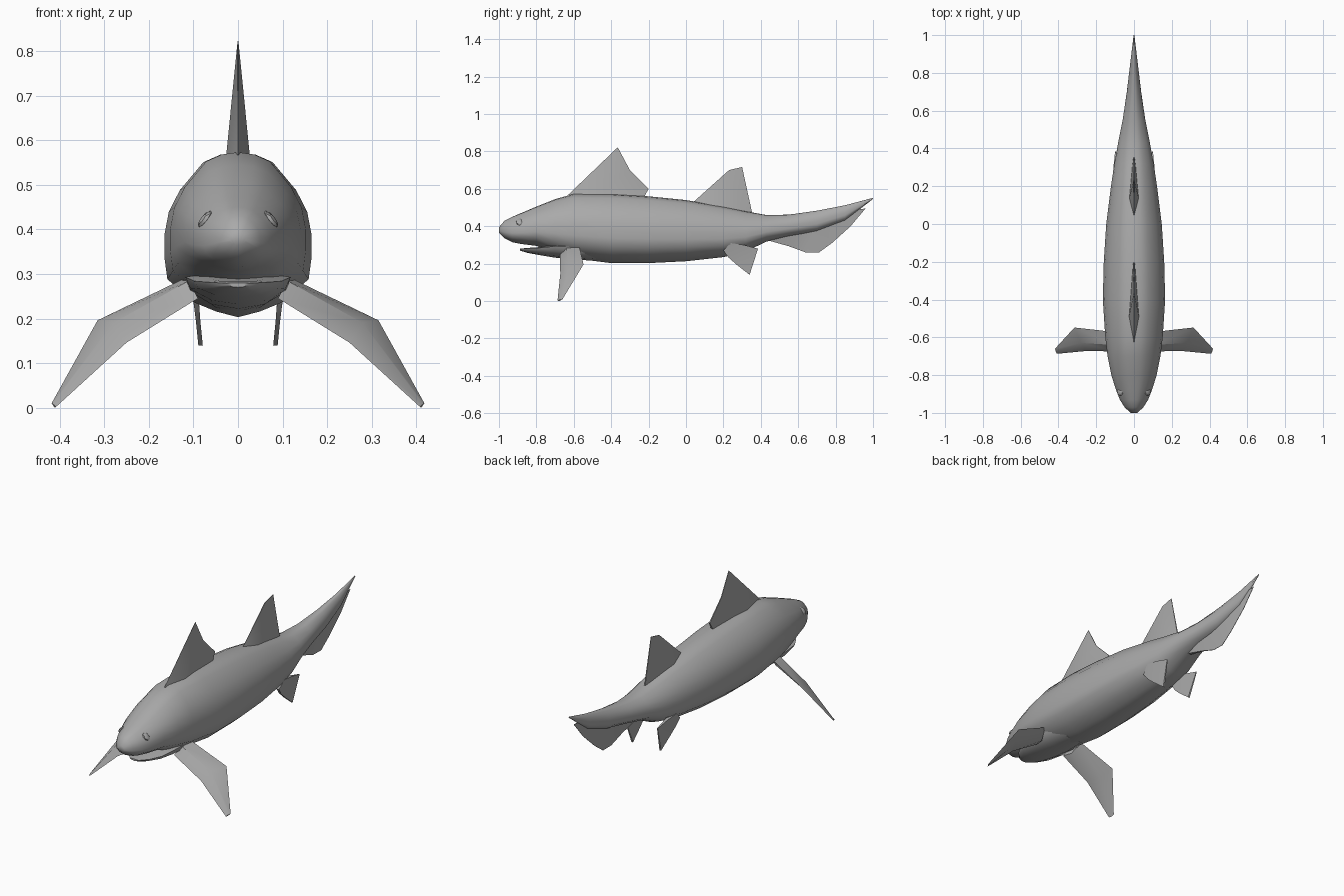
import bpy
import bmesh
import math

if "Cube" in bpy.data.objects:
    bpy.data.objects.remove(bpy.data.objects["Cube"])

skin = bpy.data.materials.new("grey_skin")
skin.diffuse_color = (0.4, 0.4, 0.4, 1)
skin.use_nodes = True
skin.node_tree.nodes["Principled BSDF"].inputs["Base Color"].default_value = skin.diffuse_color


def finish(name, verts, faces, angle=40, mirror=False):
    """Make a smooth-shaded object, optionally mirrored across x."""
    mesh = bpy.data.meshes.new(name)
    mesh.from_pydata(verts, [], faces)
    bm = bmesh.new()
    bm.from_mesh(mesh)
    bmesh.ops.triangulate(bm, faces=[f for f in bm.faces if len(f.verts) > 4])
    bmesh.ops.recalc_face_normals(bm, faces=bm.faces)
    bm.to_mesh(mesh)
    bm.free()
    mesh.materials.append(skin)
    ob = bpy.data.objects.new(name, mesh)
    bpy.context.collection.objects.link(ob)
    bpy.ops.object.select_all(action='DESELECT')
    ob.select_set(True)
    bpy.context.view_layer.objects.active = ob
    bpy.ops.object.shade_smooth_by_angle(angle=math.radians(angle))
    if mirror:
        ob.modifiers.new("mirror", 'MIRROR')
    return ob


def bridge(name, rings, **kw):
    """Skin a list of equal-length rings and cap both ends."""
    n = len(rings[0])
    verts = [p for r in rings for p in r]
    faces = [(i * n + j, i * n + (j + 1) % n, (i + 1) * n + (j + 1) % n, (i + 1) * n + j)
             for i in range(len(rings) - 1) for j in range(n)]
    faces += [tuple(range(n)), tuple(range(len(verts) - n, len(verts)))]
    return finish(name, verts, faces, **kw)


def hull(name, stations, half, **kw):
    """Loft a symmetric section through (y, top, bottom, half width) stations."""
    section = half + [(-x, h) for x, h in half[-2:0:-1]]
    rings = [[(x * w, y, b + (t - b) * h) for x, h in section] for y, t, b, w in stations]
    return bridge(name, rings, **kw)


def fin(name, outline, x0=0.0, lean=0.0, **kw):
    """Thin plate from an outline of (y, z, half thickness)."""
    n = len(outline)
    verts = [(x0 + lean * z + s * t, y, z) for s in (-1, 1) for y, z, t in outline]
    faces = [tuple(range(n)), tuple(range(n, 2 * n))]
    faces += [(i, (i + 1) % n, n + (i + 1) % n, n + i) for i in range(n)]
    return finish(name, verts, faces, **kw)


# Body running from the snout to the tip of the tail
body_section = [(0, 1), (.24, .985), (.47, .94), (.79, .77), (.94, .64), (1, .5),
                (1, .36), (.96, .23), (.6, .09), (.3, .035), (0, 0)]
body_stations = [
    (-1.0, .395, .365, .018), (-.97, .43, .335, .05), (-.93, .45, .315, .075),
    (-.88, .471, .305, .095), (-.8, .505, .295, .12), (-.7, .545, .258, .14),
    (-.6, .573, .228, .152), (-.4, .573, .203, .165), (-.2, .56, .203, .16),
    (0, .54, .213, .147), (.2, .505, .235, .122), (.32, .48, .265, .104),
    (.43, .46, .318, .084), (.55, .462, .345, .06), (.7, .483, .372, .038),
    (.85, .512, .43, .02), (1.0, .552, .546, .002)]
hull("body", body_stations, body_section, angle=60)

# Lower jaw under the overhanging snout
jaw_section = [(0, 1), (.6, 1), (1, .9), (.9, .5), (.5, .13), (0, 0)]
jaw_stations = [
    (-.887, .28, .27, .025), (-.85, .284, .258, .065), (-.79, .288, .247, .098),
    (-.7, .3, .232, .118), (-.6, .3, .222, .12), (-.48, .29, .215, .1)]
hull("lower_jaw", jaw_stations, jaw_section, angle=50)

# Upright fins along the back, thickest low at the front
fin("front_dorsal_fin", [
    (-.63, .568, 0), (-.365, .822, .001), (-.3, .70, .002), (-.2, .6, .003),
    (-.225, .555, .006), (-.5, .55, .028)])
fin("rear_dorsal_fin", [
    (.04, .53, 0), (.23, .70, .002), (.3, .717, .001), (.355, .465, .003),
    (.3, .47, .01), (.13, .5, .026)])

# Hanging lobe of the tail
fin("tail_lobe", [
    (.4, .335, .012), (.55, .293, .004), (.64, .26, .001), (.71, .259, .001),
    (.78, .31, .001), (.88, .4, .001), (.96, .495, .001), (.85, .48, .008),
    (.7, .43, .016), (.5, .4, .03)])

# Long front fins: inner, bent and tip cross-sections
pectoral = [
    [(.09, -.675, .245), (.11, -.64, .285), (.12, -.57, .29), (.1, -.62, .24)],
    [(.25, -.672, .146), (.28, -.63, .19), (.315, -.548, .196), (.28, -.61, .157)],
    [(.408, -.687, .002), (.415, -.675, .008), (.418, -.66, .01), (.411, -.675, 0)]]
bridge("pectoral_fins", pectoral, mirror=True)

# Small rear fins below the body
fin("pelvic_fins", [
    (.2, .27, .008), (.225, .235, .006), (.27, .195, .005), (.34, .14, .005),
    (.385, .28, .002), (.31, .3, .008), (.24, .31, .012)],
    x0=.07, lean=.1, mirror=True)

# Narrow slanted eyes on the sides of the snout
eye_ring = [(math.cos(a * math.pi / 4), math.sin(a * math.pi / 4)) for a in range(8)]
eye_rings = [[(x + r * .008 * c - r * .012 * s, y + r * .015 * c, .423 + r * .018 * s)
              for c, s in eye_ring] for x, y, r in
             ((.068, -.885, 1), (.076, -.893, 1), (.081, -.9, .5))]
bridge("eyes", eye_rings, mirror=True)
